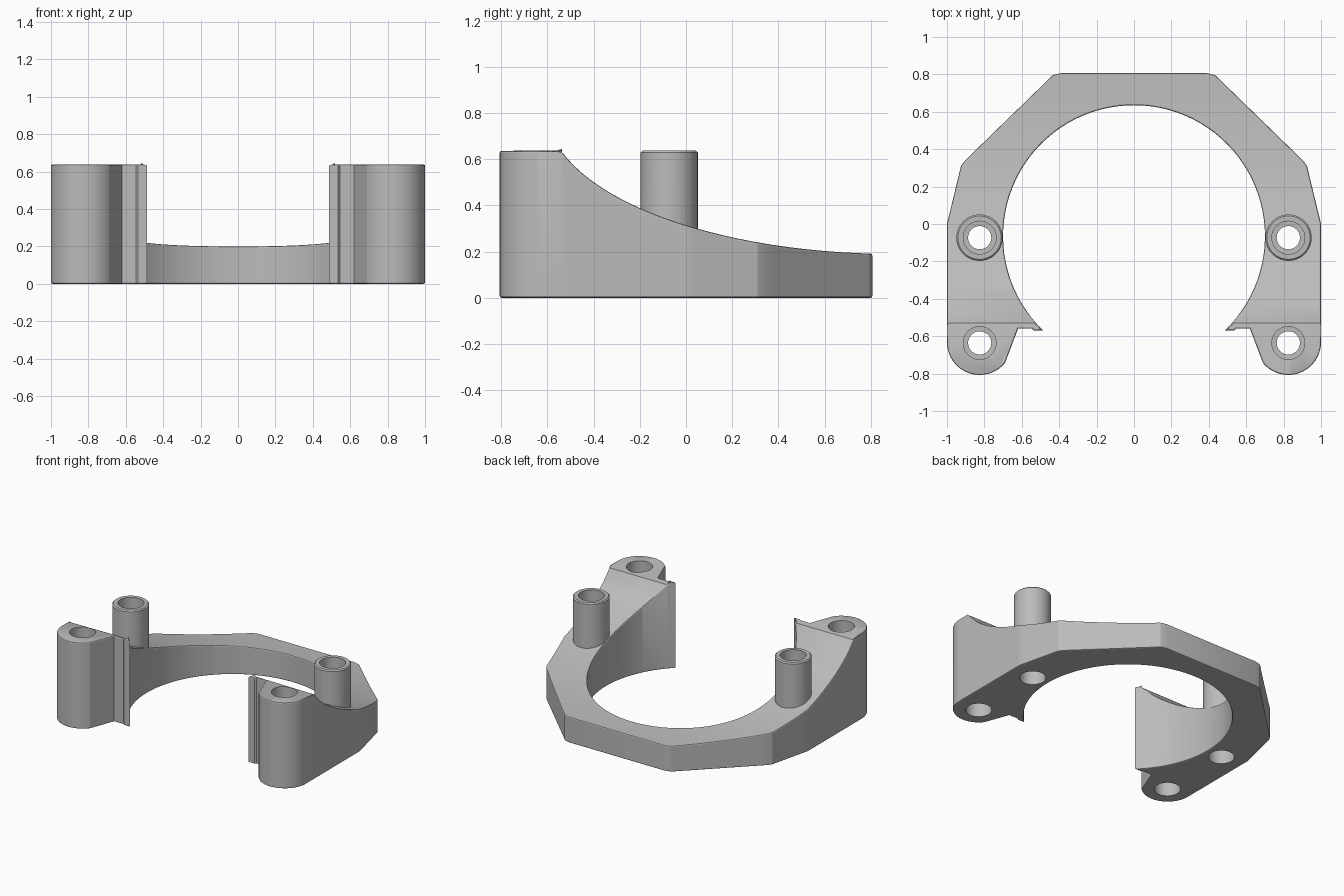
import bpy, bmesh, math

cube = bpy.data.objects.get("Cube")
if cube:
    bpy.data.objects.remove(cube, do_unlink=True)

# Single plain grey material
grey = bpy.data.materials.new("plain grey")
grey.use_nodes = True
colour = (0.5, 0.5, 0.5, 1)
grey.diffuse_color = colour
grey.node_tree.nodes["Principled BSDF"].inputs["Base Color"].default_value = colour

HEIGHT = 0.637
RIM = 0.008


def add_object(name, bm):
    bmesh.ops.recalc_face_normals(bm, faces=bm.faces)
    mesh = bpy.data.meshes.new(name)
    bm.to_mesh(mesh)
    bm.free()
    mesh.materials.append(grey)
    obj = bpy.data.objects.new(name, mesh)
    bpy.context.collection.objects.link(obj)
    return obj


def lathe(name, profile, x, y, sides=48):
    """Solid of revolution from (radius, height) pairs."""
    bm = bmesh.new()
    rings = []
    for r, z in profile:
        angles = [math.tau * i / sides for i in range(sides)]
        rings.append([bm.verts.new((x + r * math.cos(a), y + r * math.sin(a), z))
                      for a in angles])
    for low, high in zip(rings, rings[1:]):
        for i in range(sides):
            j = (i + 1) % sides
            bm.faces.new((low[i], low[j], high[j], high[i]))
    bm.faces.new(rings[0][::-1])
    bm.faces.new(rings[-1])
    return add_object(name, bm)


def arc(cx, cy, r, start, end, steps):
    points = []
    for i in range(steps + 1):
        a = math.radians(start + (end - start) * i / steps)
        points.append((cx + r * math.cos(a), cy + r * math.sin(a)))
    return points


def top_height(y):
    """Level front block, then an elliptical sweep down to the back."""
    if y <= -0.54:
        return HEIGHT
    u = (0.9 - y) / 1.5
    return 0.19 + 0.62 * (1 - math.sqrt(1 - u * u))


def combine(target, tool, operation):
    mod = target.modifiers.new(operation.lower(), 'BOOLEAN')
    mod.operation = operation
    mod.solver = 'EXACT'
    mod.object = tool
    bpy.context.view_layer.objects.active = target
    bpy.ops.object.modifier_apply(modifier=mod.name)
    bpy.data.objects.remove(tool, do_unlink=True)


# Bracket outline: one outer side, round opening, mirrored outer side
side = [(0.39, 0.807), (0.435, 0.795), (0.905, 0.338), (0.925, 0.31), (1, 0)]
side += arc(0.825, -0.632, 0.175, 0, -141, 20)
side += [(0.62, -0.56), (0.545, -0.56), (0.535, -0.57)]
opening = arc(0, -0.065, 0.7, -46.1, 226.1, 72)
outline = side + opening + [(-x, y) for x, y in reversed(side)]

bm = bmesh.new()
bottom = [bm.verts.new((x, y, 0)) for x, y in outline]
top = [bm.verts.new((x, y, 1)) for x, y in outline]
bm.faces.new(bottom)
bm.faces.new(top[::-1])
for i in range(len(outline)):
    j = (i + 1) % len(outline)
    bm.faces.new((bottom[i], bottom[j], top[j], top[i]))

# Slice the block across and shape its top to the sweep
slices = 24
for i in range(slices + 1):
    y = -0.54 + 1.29 * (i / slices) ** 1.5
    bmesh.ops.bisect_plane(bm, geom=bm.verts[:] + bm.edges[:] + bm.faces[:],
                           dist=0.003, plane_co=(0, y, 0), plane_no=(0, 1, 0))
for v in bm.verts:
    if v.co.z > 0.5:
        v.co.z = top_height(v.co.y)
bmesh.ops.recalc_face_normals(bm, faces=bm.faces)
bm.normal_update()

# Soften the upper and lower rims
rims = []
for e in bm.edges:
    tilt = sorted(abs(f.normal.z) for f in e.link_faces)
    if len(tilt) == 2 and tilt[0] < 0.1 and tilt[1] > 0.3:
        rims.append(e)
bmesh.ops.bevel(bm, geom=rims, offset=RIM, segments=2, profile=0.5,
                affect='EDGES', clamp_overlap=False, loop_slide=True)
bracket = add_object("ring_bracket", bm)

# Standing posts, then stepped screw holes through posts and front blocks
for sx in (-1, 1):
    post = lathe("post", [(0.124, 0.15), (0.124, HEIGHT - RIM),
                          (0.124 - RIM, HEIGHT)], sx * 0.826, -0.073)
    combine(bracket, post, 'UNION')
for sx in (-1, 1):
    for y in (-0.073, -0.636):
        hole = lathe("screw_hole", [(0.088, -0.1), (0.088, 0.2), (0.062, 0.201),
                                    (0.062, 0.25), (0.088, 0.251), (0.088, 0.8)],
                     sx * 0.825, y)
        combine(bracket, hole, 'DIFFERENCE')

bpy.ops.object.select_all(action='DESELECT')
bracket.select_set(True)
bpy.context.view_layer.objects.active = bracket
bpy.ops.object.shade_smooth_by_angle(angle=math.radians(20))
